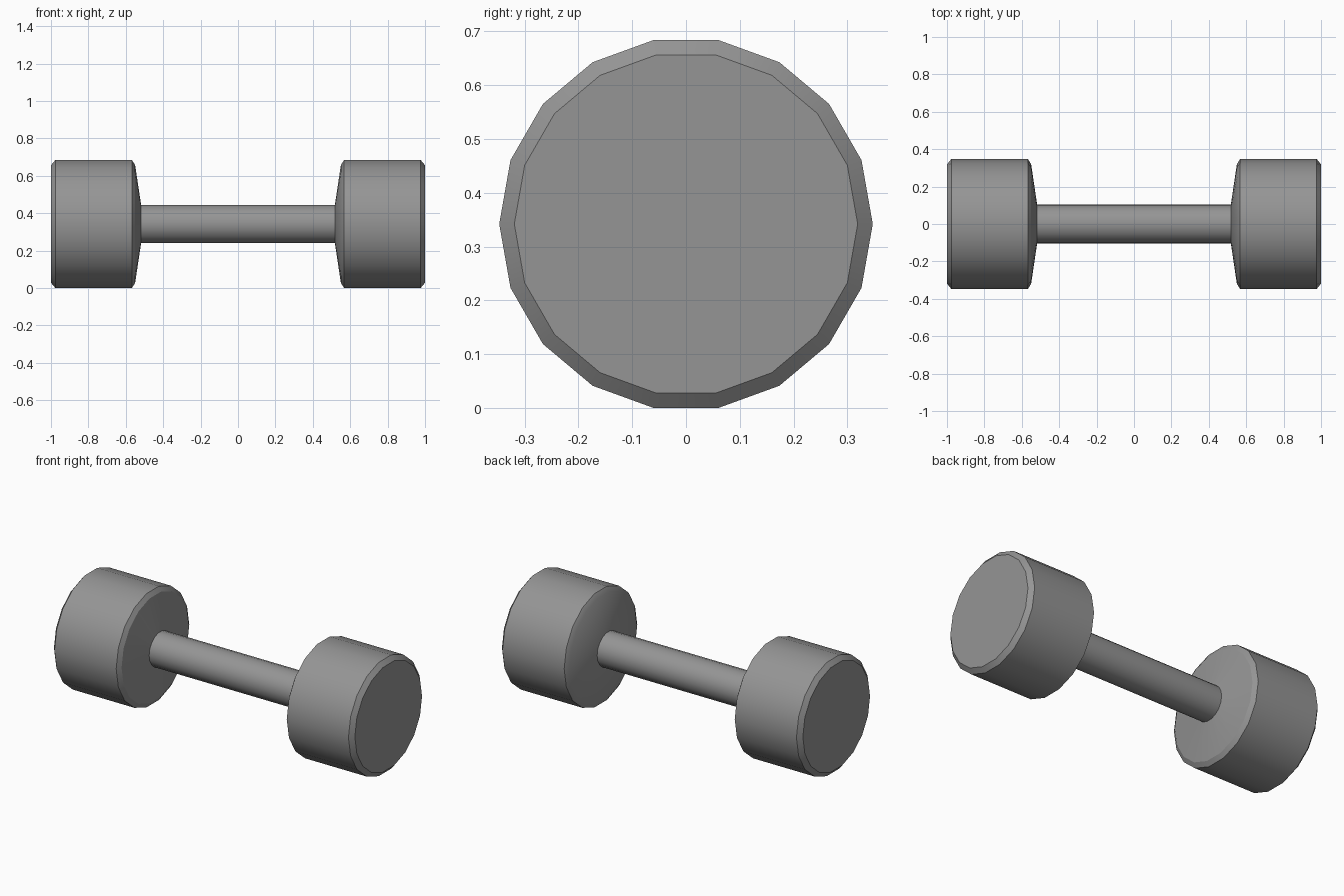
import bpy
import bmesh
from math import cos, sin, pi, radians

cube = bpy.data.objects.get("Cube")
if cube:
    bpy.data.objects.remove(cube, do_unlink=True)

SIDES = 18
AXIS_HEIGHT = 0.342

# Single grey finish
grey = bpy.data.materials.new("iron_grey")
grey.use_nodes = True
colour = (0.3, 0.3, 0.3, 1)
grey.diffuse_color = colour
grey.node_tree.nodes["Principled BSDF"].inputs["Base Color"].default_value = colour


def lathe(name, profile, sharp_angle, cap=False):
    """Spin (x, radius) points round the long axis; cap closes the first ring."""
    bm = bmesh.new()
    rings = []
    for x, r in profile:
        rings.append([bm.verts.new((x, r * cos(2 * pi * i / SIDES), r * sin(2 * pi * i / SIDES)))
                      for i in range(SIDES)])
    for a, b in zip(rings, rings[1:]):
        for i in range(SIDES):
            j = (i + 1) % SIDES
            bm.faces.new((a[i], a[j], b[j], b[i]))
    if cap:
        bm.faces.new(rings[0])
    bmesh.ops.recalc_face_normals(bm, faces=bm.faces)
    if not cap:
        # An open tube has no inside, so point its faces away from the axis
        f = next(iter(bm.faces))
        c = f.calc_center_median()
        if f.normal.y * c.y + f.normal.z * c.z < 0:
            bmesh.ops.reverse_faces(bm, faces=bm.faces)
    for f in bm.faces:
        f.smooth = True
    for e in bm.edges:
        if len(e.link_faces) == 2:
            e.smooth = e.calc_face_angle() < radians(sharp_angle)
    mesh = bpy.data.meshes.new(name)
    bm.to_mesh(mesh)
    bm.free()
    mesh.materials.append(grey)
    obj = bpy.data.objects.new(name, mesh)
    obj.location.z = AXIS_HEIGHT
    bpy.context.collection.objects.link(obj)
    return obj


# Weights: flat end, chamfer, drum, chamfer, shallow cone to the handle
weight = [(1, 0.319), (0.977, 0.347), (0.567, 0.347), (0.55, 0.32), (0.518, 0.104)]
lathe("left_weight", weight, 30, cap=True)
lathe("right_weight", [(-x, r) for x, r in weight], 21.5, cap=True)

# Handle bar
lathe("handle", [(-0.518, 0.104), (0.518, 0.104)], 30)
